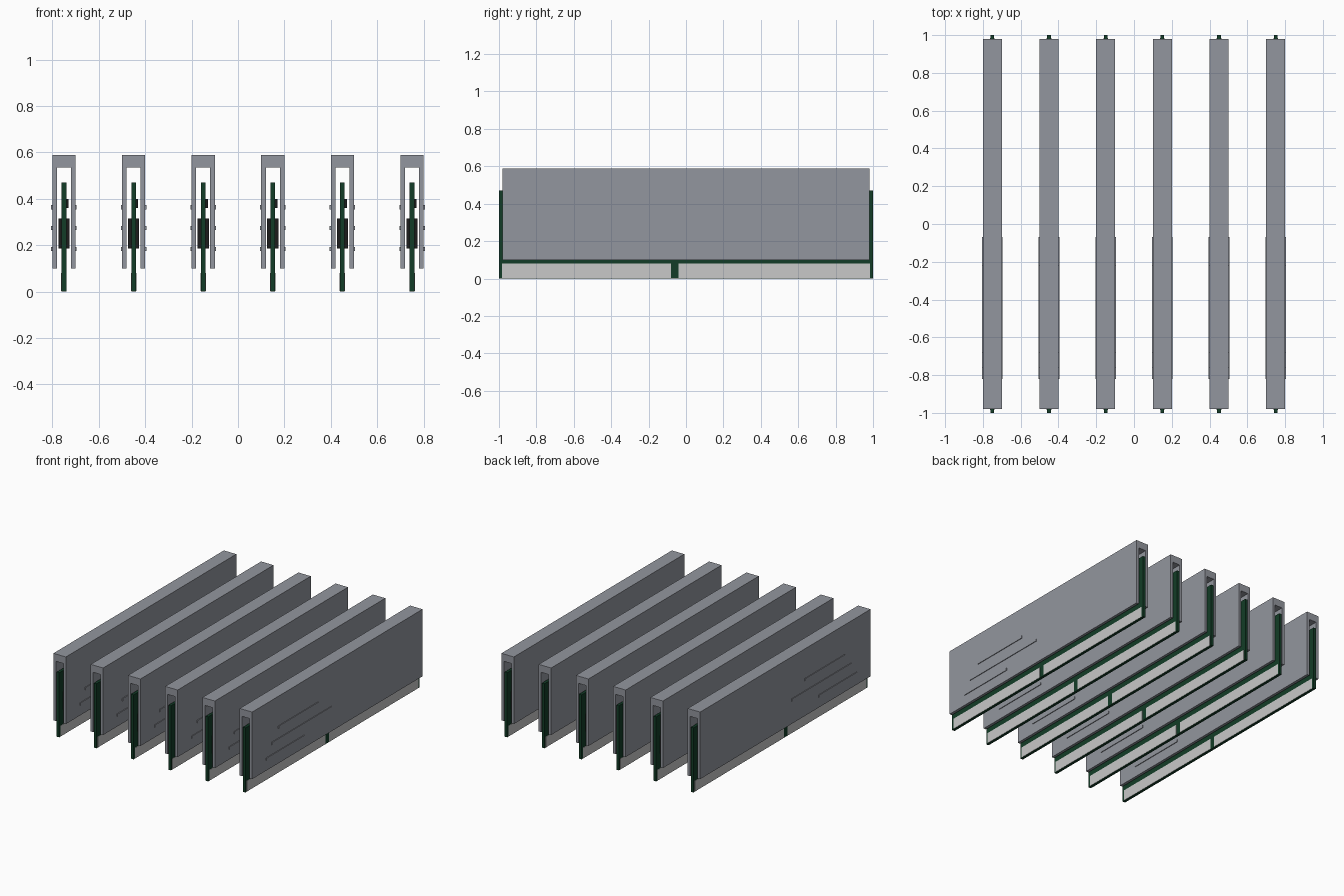
import bpy
import bmesh
from mathutils import Matrix, Vector

if "Cube" in bpy.data.objects:
    bpy.data.objects.remove(bpy.data.objects["Cube"])


def material(name, rgb):
    mat = bpy.data.materials.new(name)
    mat.use_nodes = True
    color = (*rgb, 1)
    mat.diffuse_color = color
    mat.node_tree.nodes["Principled BSDF"].inputs["Base Color"].default_value = color
    return mat


METAL = material("brushed grey", (0.29, 0.305, 0.342))
BOARD = material("board green", (0.006, 0.046, 0.02))
CHIP = material("chip black", (0.012, 0.012, 0.012))
CONTACT = material("contact silver", (0.58, 0.58, 0.58))


def finish(bm, name, mat):
    bmesh.ops.recalc_face_normals(bm, faces=bm.faces)
    mesh = bpy.data.meshes.new(name)
    bm.to_mesh(mesh)
    bm.free()
    mesh.materials.append(mat)
    return mesh


def boxes(name, mat, spans):
    """One mesh from boxes given as (x, y, z) ranges."""
    bm = bmesh.new()
    for span in spans:
        size = Vector([b - a for a, b in span])
        middle = Vector([(a + b) / 2 for a, b in span])
        bmesh.ops.create_cube(
            bm, size=1,
            matrix=Matrix.Translation(middle) @ Matrix.Diagonal((*size, 1)))
    return finish(bm, name, mat)


def channel(name, mat, half_width, wall, length, bottom, roof, top):
    """Upside-down U profile extruded along y."""
    inner = half_width - wall
    half = [(half_width, top), (half_width, bottom), (inner, bottom), (inner, roof)]
    outline = half + [(-x, z) for x, z in reversed(half)]
    bm = bmesh.new()
    face = bm.faces.new([bm.verts.new((x, -length / 2, z)) for x, z in outline])
    out = bmesh.ops.extrude_face_region(bm, geom=[face])
    verts = [v for v in out["geom"] if isinstance(v, bmesh.types.BMVert)]
    bmesh.ops.translate(bm, verts=verts, vec=(0, length, 0))
    return finish(bm, name, mat)


def both_sides(x0, x1, spans):
    return [(x, y, z) for y, z in spans for x in ((x0, x1), (-x1, -x0))]


# Circuit board and the cover that clips over it
board = boxes("circuit_board", BOARD, [((-0.01, 0.01), (-1, 1), (0, 0.47))])
cover = channel("heat_spreader", METAL, 0.05, 0.02, 1.96, 0.1, 0.535, 0.588)

# Raised ribs near the front of both cover walls
rib_spans = [((-0.68, -0.22), (0.355, 0.373)),
             ((-0.76, -0.07), (0.265, 0.283)),
             ((-0.82, -0.38), (0.175, 0.193))]
ribs = boxes("cover_ribs", METAL, both_sides(0.048, 0.055, rib_spans))

# Contact strips either side of the key
contact_spans = [((-0.985, -0.08), (0.002, 0.08)), ((-0.04, 0.985), (0.002, 0.08))]
contacts = boxes("edge_contacts", CONTACT, both_sides(0.009, 0.012, contact_spans))

# Rows of memory chips, plus one small controller
rows = [(c - 0.08, c + 0.08) for c in (-0.875 + 0.25 * i for i in range(8))]
chips = boxes("memory_chips", CHIP,
              both_sides(0.009, 0.024, [(row, (0.185, 0.315)) for row in rows]))
controller = boxes("controller_chip", CHIP,
                   [((0.009, 0.02), (-0.06, 0.06), (0.36, 0.4))])

# Six identical sticks in a row
for n in range(6):
    for mesh in (board, cover, ribs, contacts, chips, controller):
        part = bpy.data.objects.new(f"{mesh.name}_{n + 1}", mesh)
        part.location.x = -0.75 + 0.3 * n
        bpy.context.collection.objects.link(part)
